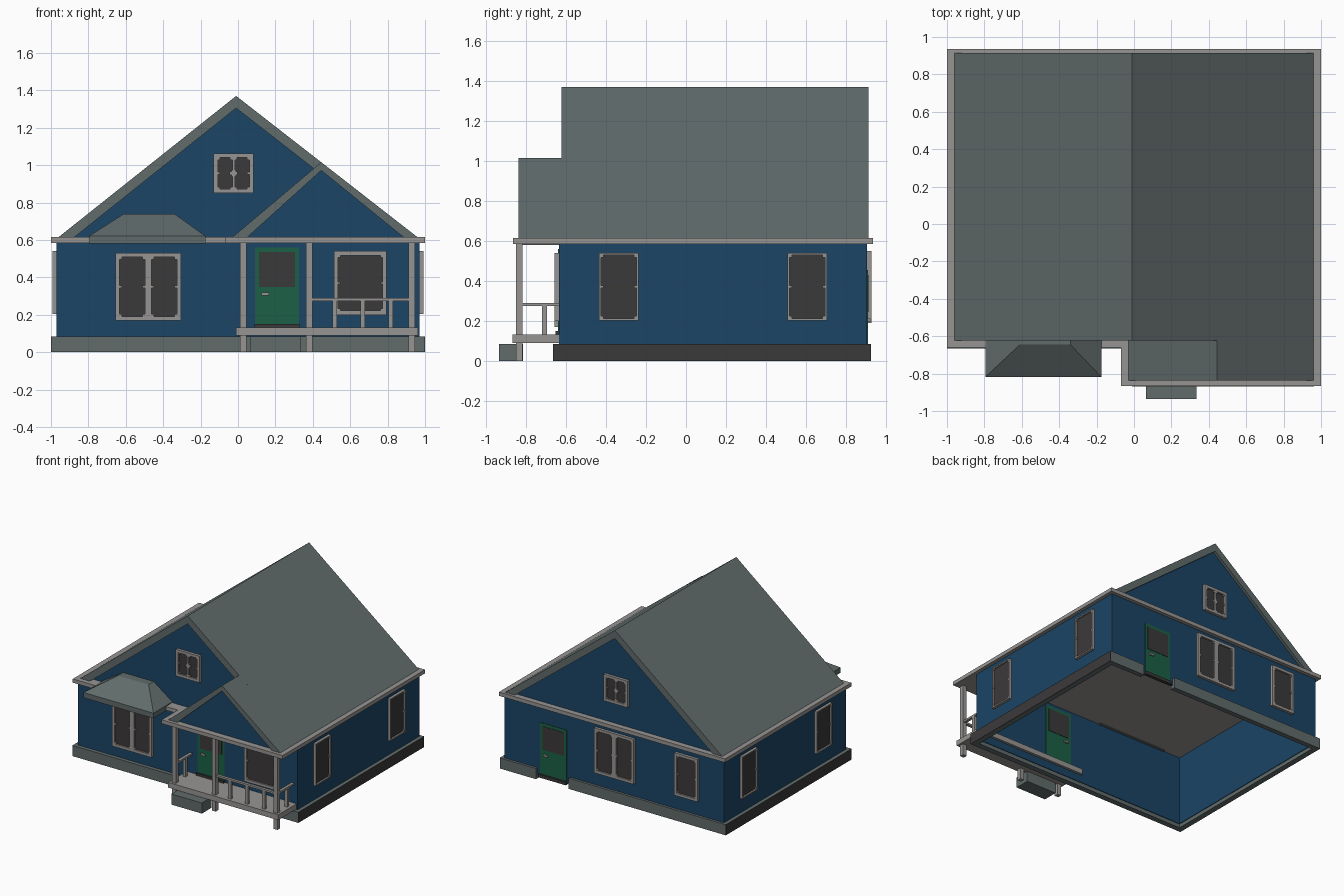
import bpy, bmesh, math
from mathutils import Matrix

if "Cube" in bpy.data.objects:
    bpy.data.objects.remove(bpy.data.objects["Cube"])


def material(name, r, g, b):
    m = bpy.data.materials.new(name)
    m.diffuse_color = (r, g, b, 1)
    m.use_nodes = True
    m.node_tree.nodes["Principled BSDF"].inputs["Base Color"].default_value = m.diffuse_color
    return m


BLUE = material("blue siding", .011, .058, .130)
SLATE = material("slate grey roof", .120, .149, .147)
TRIM = material("light grey trim", .312, .302, .290)
DARK = material("dark grey", .044, .041, .041)
GREEN = material("green door", .011, .115, .062)


def finish(name, bm, mat, matrix=None):
    bmesh.ops.recalc_face_normals(bm, faces=bm.faces)
    me = bpy.data.meshes.new(name)
    bm.to_mesh(me)
    bm.free()
    me.materials.append(mat)
    ob = bpy.data.objects.new(name, me)
    if matrix:
        ob.matrix_world = matrix
    bpy.context.collection.objects.link(ob)
    return ob


def boxes(name, mat, items, matrix=None):
    """One object from boxes given as (x0, x1, y0, y1, z0, z1)."""
    bm = bmesh.new()
    for x0, x1, y0, y1, z0, z1 in items:
        m = Matrix.Translation(((x0 + x1) / 2, (y0 + y1) / 2, (z0 + z1) / 2))
        m = m @ Matrix.Diagonal((x1 - x0, y1 - y0, z1 - z0, 1))
        bmesh.ops.create_cube(bm, size=1, matrix=m)
    return finish(name, bm, mat, matrix)


def loft(name, mat, a, b):
    """Solid between two matching closed outlines."""
    bm = bmesh.new()
    va, vb = [bm.verts.new(p) for p in a], [bm.verts.new(p) for p in b]
    bm.faces.new(va)
    bm.faces.new(vb)
    n = len(a)
    for i in range(n):
        j = (i + 1) % n
        bm.faces.new((va[i], va[j], vb[j], vb[i]))
    return finish(name, bm, mat)


def extrude_y(name, mat, pts, y0, y1):
    return loft(name, mat, [(x, y0, z) for x, z in pts], [(x, y1, z) for x, z in pts])


def extrude_z(name, mat, pts, z0, z1):
    return loft(name, mat, [(x, y, z0) for x, y in pts], [(x, y, z1) for x, y in pts])


def side(angle):
    return Matrix.Rotation(math.radians(angle), 4, 'Z')


def window(name, angle, d, u0, u1, z0, z1, rim=.022, bars=0, cross=False):
    """Framed window on the wall at distance d, facing the given side."""
    f, g = -d - .022, -d + .004
    frame = [(u0, u0 + rim, f, g, z0, z1), (u1 - rim, u1, f, g, z0, z1),
             (u0 + rim, u1 - rim, f, g, z0, z0 + rim), (u0 + rim, u1 - rim, f, g, z1 - rim, z1)]
    um, zm, s = (u0 + u1) / 2, (z0 + z1) / 2, .012
    splits = [u0 + rim, u1 - rim]
    if bars:
        frame.append((um - bars / 2, um + bars / 2, f, g, z0 + rim, z1 - rim))
        splits = [u0 + rim, um - bars / 2, um + bars / 2, u1 - rim]
    # small corner and mid-height blocks inside each pane
    for k, u in enumerate(splits):
        a, b = (u, u + s) if k % 2 == 0 else (u - s, u)
        for c in (z0 + rim + s / 2, zm, z1 - rim - s / 2):
            frame.append((a, b, f + .003, g, c - s / 2, c + s / 2))
    if cross:
        frame.append((um - .022, um + .022, f + .002, g, zm - .009, zm + .009))
        frame.append((um - .012, um + .012, f + .001, g, zm - .018, zm + .018))
    boxes(name + "_frame", TRIM, frame, side(angle))
    boxes(name + "_pane", DARK, [(u0 + .005, u1 - .005, -d - .009, -d, z0 + .005, z1 - .005)], side(angle))


def door(name, angle, d, u0, u1, z):
    """Door leaf through the wall, its bottom at height z."""
    m = side(angle)
    boxes(name, GREEN, [(u0, u1, -d - .004, -d + .025, z, z + .42)], m)
    boxes(name + "_glass", DARK, [(u0 + .022, u1 - .022, -d - .007, -d + .028, z + .21, z + .395)], m)
    boxes(name + "_sill", DARK, [(u0 - .003, u1 + .003, -d - .018, -d + .01, z - .015, z + .01)], m)
    h = z + .17
    boxes(name + "_handle", TRIM, [(u0 + .035, u0 + .075, -d - .018, -d - .01, h - .008, h + .008),
                                   (u0 + .035, u0 + .052, -d - .018, -d + .04, h - .008, h + .008),
                                   (u0 + .035, u0 + .075, -d + .032, -d + .04, h - .008, h + .008)], m)


# Foundation ring with a gap under the back door, dark on its outer sides
boxes("foundation", SLATE, [(-.998, .998, -.665, -.62, 0, .085),
                            (-.998, .39, .885, .925, 0, .085), (.68, .998, .885, .925, 0, .085),
                            (-.998, -.955, -.62, .885, 0, .085), (.955, .998, -.62, .885, 0, .085)])
boxes("foundation_sides", DARK, [(s * .999 - .001, s * .999 + .001, -.665, .925, 0, .085) for s in (-1, 1)])

# House walls, open underneath
boxes("walls", BLUE, [(-.97, .97, -.635, -.615, .03, .59), (-.97, .97, .885, .905, .03, .59),
                      (-.97, -.95, -.615, .885, .03, .59), (.95, .97, -.615, .885, .03, .59)])

# Eave slab that steps out over the porch and closes the rooms above
extrude_z("eave_trim", TRIM, [(-1, .935), (-1, -.66), (-.07, -.66), (-.07, -.865),
                              (1, -.865), (1, .935)], .585, .615)

# Roofs and gable walls
extrude_y("main_roof", SLATE, [(-.96, .615), (-.01, 1.37), (.96, .615), (.875, .615),
                               (-.01, 1.305), (-.875, .615)], -.622, .913)
extrude_y("porch_roof", SLATE, [(-.03, .615), (.445, 1.0158), (.96, .615), (.885, .615),
                                (.445, .972), (.05, .615)], -.838, -.622)
# left slope of the porch roof runs on to the recessed gable wall
extrude_y("porch_roof_joint", SLATE, [(-.03, .615), (.39, .9694), (.39, .925), (.05, .615)], -.622, -.575)
for name, y in (("front_gable", -.58), ("back_gable", .875)):
    extrude_y(name, BLUE, [(-.885, .61), (-.01, 1.312), (.885, .61)], y, y + .015)
extrude_y("porch_gable", BLUE, [(.04, .61), (.445, .98), (.895, .61)], -.815, -.80)

# Hipped awning over the front window
boxes("awning_fascia", SLATE, [(-.795, -.175, -.818, -.595, .58, .622)])
loft("awning_roof", SLATE,
     [(-.795, -.818, .622), (-.175, -.818, .622), (-.175, -.58, .622), (-.795, -.58, .622)],
     [(-.61, -.645, .74), (-.34, -.645, .74), (-.34, -.58, .74), (-.61, -.58, .74)])

# Porch deck, step, posts and railings
boxes("porch_deck", TRIM, [(-.01, .963, -.868, -.595, .09, .132)])
boxes("porch_step", SLATE, [(.065, .335, -.935, -.815, 0, .085)])
boxes("porch_posts", TRIM, [(x, x + .034, -.85, -.817, 0, .587) for x in (.011, .364, .911)])
rails = [(.39, .92, -.845, -.822, .275, .29)]
rails += [(x, x + .024, -.845, -.822, .13, .28) for x in (.505, .655, .805)]
for x in (.017, .917):
    rails += [(x, x + .023, -.83, -.63, .275, .29), (x, x + .023, -.72, -.696, .13, .28)]
boxes("porch_railing", TRIM, rails)

# Doors, the back one set lower
door("front_door", 0, .635, .09, .326, .14)
door("back_door", 180, .905, -.655, -.42, .035)

# Windows
window("front_double_window", 0, .635, -.655, -.305, .17, .53, bars=.036)
window("porch_window", 0, .635, .513, .795, .2, .54)
window("front_gable_window", 0, .58, -.13, .083, .85, 1.063, bars=.014, cross=True)
window("back_double_window", 180, .905, -.165, .185, .19, .55, bars=.036)
window("back_single_window", 180, .905, .545, .75, .2, .54)
window("back_gable_window", 180, .89, -.09, .123, .78, .993, bars=.014, cross=True)
for k, (y0, y1) in enumerate(((-.434, -.238), (.508, .705))):
    window(f"right_window_{k + 1}", 90, .97, y0, y1, .203, .54, rim=.01)
    window(f"left_window_{k + 1}", 270, .97, -y1, -y0, .203, .54, rim=.01)
